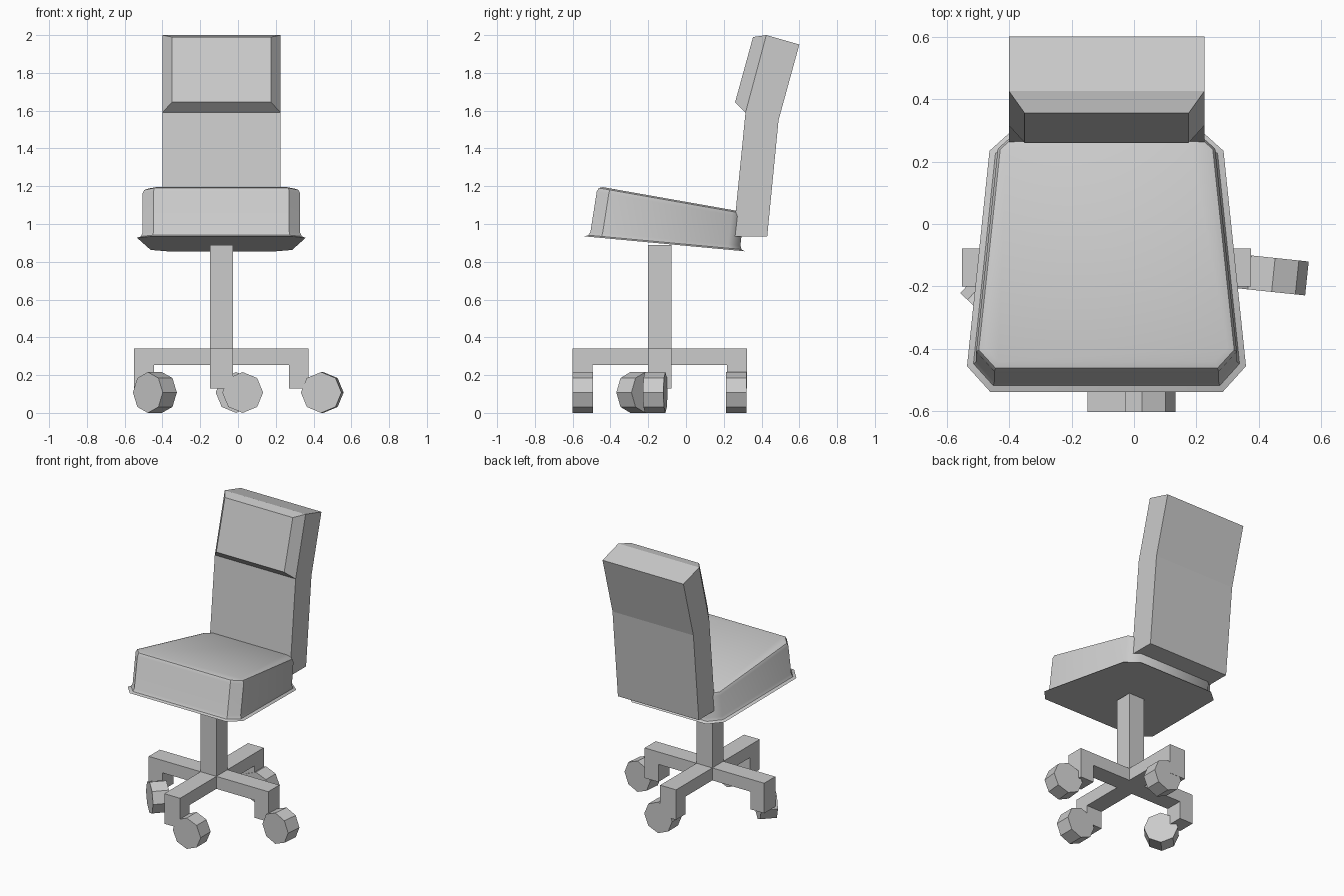
import bpy, bmesh, math
from mathutils import Matrix, Vector

old = bpy.data.objects.get("Cube")
if old:
    bpy.data.objects.remove(old, do_unlink=True)

grey = bpy.data.materials.new("light_grey")
grey.use_nodes = True
colour = (0.6, 0.6, 0.6, 1)
grey.diffuse_color = colour
grey.node_tree.nodes["Principled BSDF"].inputs["Base Color"].default_value = colour

CX, CY = -0.088, -0.139  # column axis


def finish(name, bm):
    bmesh.ops.recalc_face_normals(bm, faces=bm.faces)
    mesh = bpy.data.meshes.new(name)
    bm.to_mesh(mesh)
    bm.free()
    mesh.materials.append(grey)
    obj = bpy.data.objects.new(name, mesh)
    bpy.context.collection.objects.link(obj)
    return obj


def loft(ring_a, ring_b):
    """Closed solid between two rings with equal point counts."""
    bm = bmesh.new()
    a = [bm.verts.new(p) for p in ring_a]
    b = [bm.verts.new(p) for p in ring_b]
    bm.faces.new(a)
    bm.faces.new(b)
    for i in range(len(a)):
        j = (i + 1) % len(a)
        bm.faces.new((a[i], a[j], b[j], b[i]))
    return bm


def extrude_x(profile, x0, x1):
    return loft([(x0, y, z) for y, z in profile], [(x1, y, z) for y, z in profile])


# Seat: tapered wedge, chamfered corners, then softened rims
def seat_ring(front, back):
    (yf, zf), (yb, zb) = front, back
    wf, wb = 0.424, 0.341
    return [(CX - wf, yf, zf), (CX + wf, yf, zf), (CX + wb, yb, zb), (CX - wb, yb, zb)]


seat_bm = loft(seat_ring((-0.51, 0.932), (0.285, 0.858)),
               seat_ring((-0.468, 1.2), (0.308, 1.063)))
upright = [e for e in seat_bm.edges
           if abs((e.verts[0].co - e.verts[1].co).z) > 0.15]
bmesh.ops.bevel(seat_bm, geom=upright, offset=0.065, segments=1, affect='EDGES')
seat_bm.normal_update()
rims = [e for e in seat_bm.edges if any(abs(f.normal.z) > 0.8 for f in e.link_faces)]
bmesh.ops.bevel(seat_bm, geom=rims, offset=0.028, segments=2, profile=0.5, affect='EDGES')
seat = finish("seat", seat_bm)
bpy.ops.object.select_all(action='DESELECT')
seat.select_set(True)
bpy.context.view_layer.objects.active = seat
bpy.ops.object.shade_smooth_by_angle(angle=math.radians(40))

# Backrest: bent slab
LEFT, RIGHT = -0.4, 0.225
finish("backrest", extrude_x([(0.25, 0.935), (0.43, 0.935), (0.49, 1.55),
                              (0.6, 1.95), (0.425, 2.0), (0.315, 1.59)], LEFT, RIGHT))


# Head cushion: tapered pad on the upper backrest
def pad_ring(x0, x1, low, high):
    return [(x0, *low), (x1, *low), (x1, *high), (x0, *high)]


finish("head_cushion", loft(pad_ring(LEFT, RIGHT, (0.315, 1.59), (0.425, 2.0)),
                            pad_ring(LEFT + 0.05, RIGHT - 0.05, (0.26, 1.645), (0.355, 1.99))))

# Column
H = 0.061
finish("column", extrude_x([(CY - H, 0.253), (CY + H, 0.253), (CY + H, 0.89), (CY - H, 0.89)],
                           CX - H, CX + H))

# Four base arms with downturned ends
arm = [(H, 0.253), (0.357, 0.253), (0.357, 0.13), (0.462, 0.13), (0.462, 0.34), (H, 0.34)]
for i, side in enumerate(("back", "right", "front", "left")):
    bm = extrude_x(arm, -H, H)
    bm.transform(Matrix.Translation((CX, CY, 0)) @ Matrix.Rotation(i * math.pi / 2, 4, 'Z'))
    finish(side + "_base_arm", bm)

# Octagonal casters, each swivelled
casters = {"front": (0.025, -0.547, 0), "back": (-0.01, 0.267, 0),
           "left": (0.446, -0.163, -6), "right": (-0.44, -0.255, -43)}
for side, (x, y, turn) in casters.items():
    bm = bmesh.new()
    bmesh.ops.create_cone(bm, cap_ends=True, segments=8, radius1=0.108, radius2=0.108, depth=0.109)
    bm.transform(Matrix.Translation((x, y, 0.108))
                 @ Matrix.Rotation(math.radians(turn), 4, 'Z')
                 @ Matrix.Rotation(math.pi / 2, 4, 'X'))
    finish(side + "_caster", bm)
